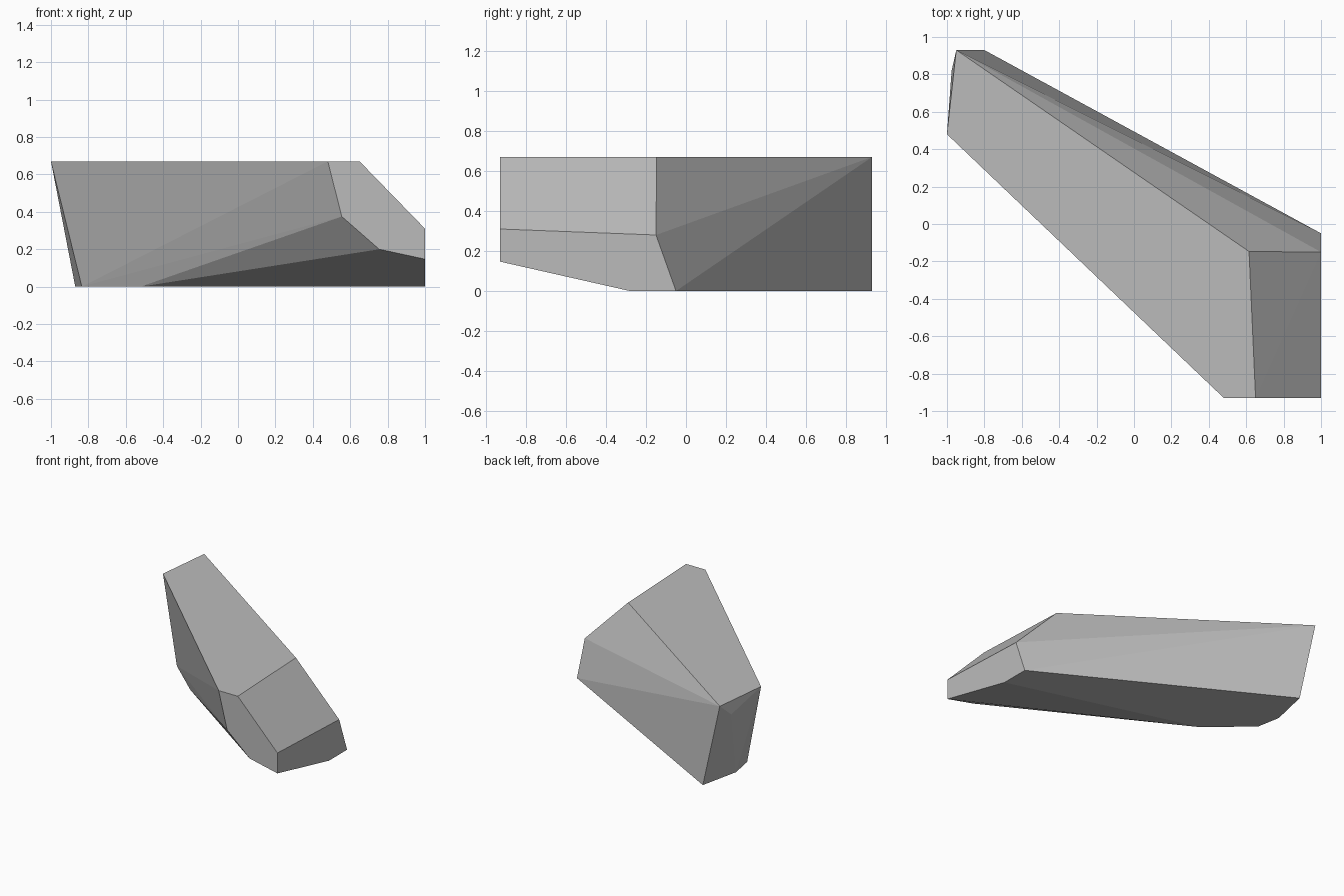
import bpy
import bmesh
import math

cube = bpy.data.objects.get("Cube")
if cube:
    bpy.data.objects.remove(cube, do_unlink=True)

# Stone colour
stone = bpy.data.materials.new("stone_grey")
stone.use_nodes = True
grey = (0.5, 0.5, 0.5, 1.0)
stone.diffuse_color = grey
stone.node_tree.nodes["Principled BSDF"].inputs["Base Color"].default_value = grey

TOP, END, FRONT = 0.67, 1.0, -0.93

# Flat cut planes of the block, each given by its outline
top_outline = [(-1, 0.48), (-0.95, 0.93), (0.615, -0.147), (0.65, FRONT), (0.48, FRONT)]
base_outline = [(-0.80, 0.93), (-0.87, 0.61), (-0.835, 0.42), (-0.52, 0.14)]
end_outline = [(FRONT, 0.31), (-0.15, 0.28), (-0.05, 0), (-0.28, 0), (FRONT, 0.147)]
front_chamfer = [(0.555, 0.375), (0.755, 0.20)]

corners = [(x, y, TOP) for x, y in top_outline]
corners += [(x, y, 0) for x, y in base_outline]
corners += [(END, y, z) for y, z in end_outline]
corners += [(x, FRONT, z) for x, z in front_chamfer]
corners.append((-0.975, 0.82, 0.57))  # slight bulge on the narrow end

# Faceted block: wrap the corners and merge the coplanar faces
bm = bmesh.new()
for corner in corners:
    bm.verts.new(corner)
bmesh.ops.convex_hull(bm, input=bm.verts[:])
bmesh.ops.dissolve_limit(bm, angle_limit=math.radians(0.5),
                         verts=bm.verts[:], edges=bm.edges[:])
bmesh.ops.recalc_face_normals(bm, faces=bm.faces[:])

mesh = bpy.data.meshes.new("faceted_rock")
bm.to_mesh(mesh)
bm.free()
mesh.materials.append(stone)
rock = bpy.data.objects.new("faceted_rock", mesh)
bpy.context.collection.objects.link(rock)
